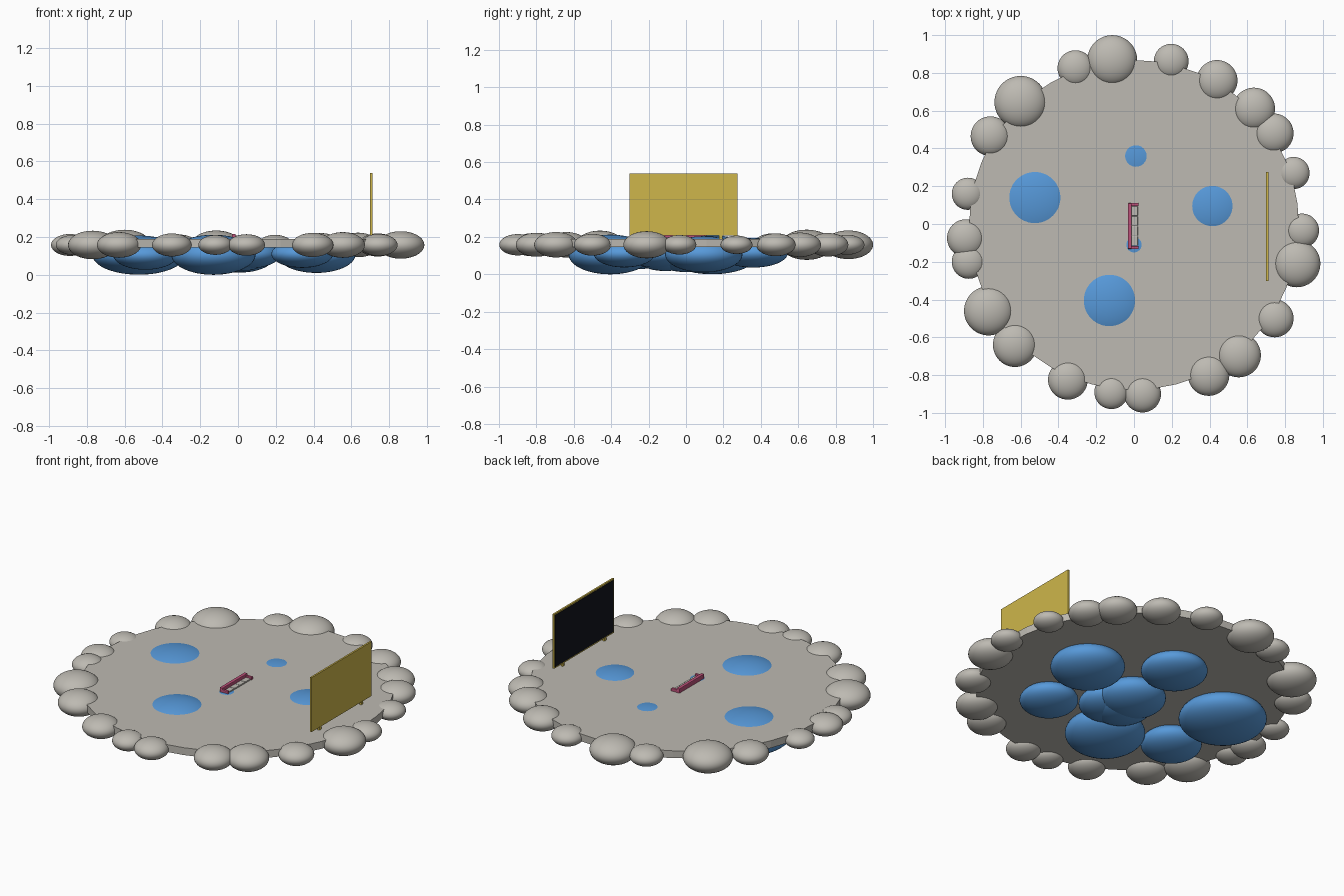
import bpy, bmesh, math
from mathutils import Matrix, Vector

if "Cube" in bpy.data.objects:
    bpy.data.objects.remove(bpy.data.objects["Cube"])


def material(name, rgb):
    m = bpy.data.materials.new(name)
    m.diffuse_color = (*rgb, 1.0)
    m.use_nodes = True
    m.node_tree.nodes["Principled BSDF"].inputs["Base Color"].default_value = m.diffuse_color
    return m


STONE = material("warm grey stone", (0.51, 0.49, 0.445))
BLUE = material("sky blue", (0.095, 0.32, 0.70))
YELLOW = material("mustard yellow", (0.62, 0.47, 0.07))
DARK = material("near black", (0.006, 0.007, 0.012))
PINK = material("rose pink", (0.50, 0.08, 0.19))


def finish(name, bm, mat, smooth=False):
    mesh = bpy.data.meshes.new(name)
    bm.to_mesh(mesh)
    bm.free()
    mesh.materials.append(mat)
    for p in mesh.polygons:
        p.use_smooth = smooth
    ob = bpy.data.objects.new(name, mesh)
    bpy.context.collection.objects.link(ob)
    return ob


def ellipsoid(name, x, y, z, r, h, mat):
    bm = bmesh.new()
    bmesh.ops.create_uvsphere(bm, u_segments=48, v_segments=24, radius=1)
    bmesh.ops.transform(bm, verts=bm.verts,
                        matrix=Matrix.Translation((x, y, z)) @ Matrix.Diagonal((r, r, h, 1)))
    return finish(name, bm, mat, True)


def box(name, lo, hi, mat, bevel=0.0):
    lo, hi = Vector(lo), Vector(hi)
    bm = bmesh.new()
    bmesh.ops.create_cube(bm, size=1)
    size = hi - lo
    bmesh.ops.transform(bm, verts=bm.verts,
                        matrix=Matrix.Translation((lo + hi) / 2) @ Matrix.Diagonal((*size, 1)))
    if bevel:
        bmesh.ops.bevel(bm, geom=bm.edges[:], offset=bevel, segments=2,
                        affect='EDGES', profile=0.5)
    return finish(name, bm, mat)


# round floor slab
FLOOR = 0.19
bm = bmesh.new()
bmesh.ops.create_cone(bm, cap_ends=True, segments=48, radius1=0.873, radius2=0.873,
                      depth=0.045, matrix=Matrix.Translation((0, -0.005, FLOOR - 0.0225)))
finish("floor_slab", bm, STONE)

# flattened rim stones: x, y, radius
rim = [(-.115, .868, .132), (-.31, .825, .095), (-.60, .645, .139), (-.76, .465, .105),
       (-.88, .16, .085), (-.89, -.075, .10), (-.875, -.20, .09), (-.77, -.46, .13),
       (-.63, -.64, .117), (-.35, -.825, .105), (-.12, -.89, .09), (.045, -.90, .098),
       (.395, -.80, .11), (.555, -.695, .117), (.745, -.50, .10), (.862, -.21, .125),
       (.89, -.035, .09), (.845, .27, .085), (.74, .48, .105), (.635, .61, .112),
       (.44, .76, .108), (.197, .862, .092)]
for i, (x, y, r) in enumerate(rim):
    ellipsoid(f"rim_stone_{i + 1}", x, y, 0.158, r, r * 0.58, STONE)

# blue mounds hanging below, some breaking through the floor: x, y, z, radius, half height
mounds = [(-.525, .14, .104, .245, .1035), (-.13, -.405, .106, .223, .106),
          (.415, .095, .107, .207, .097), (.01, .36, .115, .185, .079),
          (.34, -.33, .110, .163, .073), (-.49, -.263, .105, .170, .078),
          (.01, .0, .10, .185, .088), (0, -.11, .105, .175, .0875),
          (.06, -.15, .11, .165, .076)]
for i, m in enumerate(mounds):
    ellipsoid(f"blue_mound_{i + 1}", *m, BLUE)

# upright screen panel: yellow casing, dark display on the inner side, two feet
box("screen_casing", (.700, -.303, .207), (.711, .276, .54), YELLOW)
box("screen_display", (.698, -.295, .215), (.7005, .268, .532), DARK)
for i, y in enumerate((-.22, .185)):
    box(f"screen_foot_{i + 1}", (.699, y - .009, FLOOR - .005), (.712, y + .009, .21), YELLOW)

# small sofa: back, two arms and a row of low cushions
box("sofa_back", (-.033, -.132, .186), (-.012, .110, .217), PINK, .004)
for i, y in enumerate((-.125, .103)):
    box(f"sofa_arm_{i + 1}", (-.028, y - .008, .186), (.024, y + .008, .207), PINK, .003)
for i in range(4):
    y = -.115 + i * .0525
    box(f"sofa_cushion_{i + 1}", (-.013, y + .001, .186), (.020, y + .0515, .198), STONE, .002)
